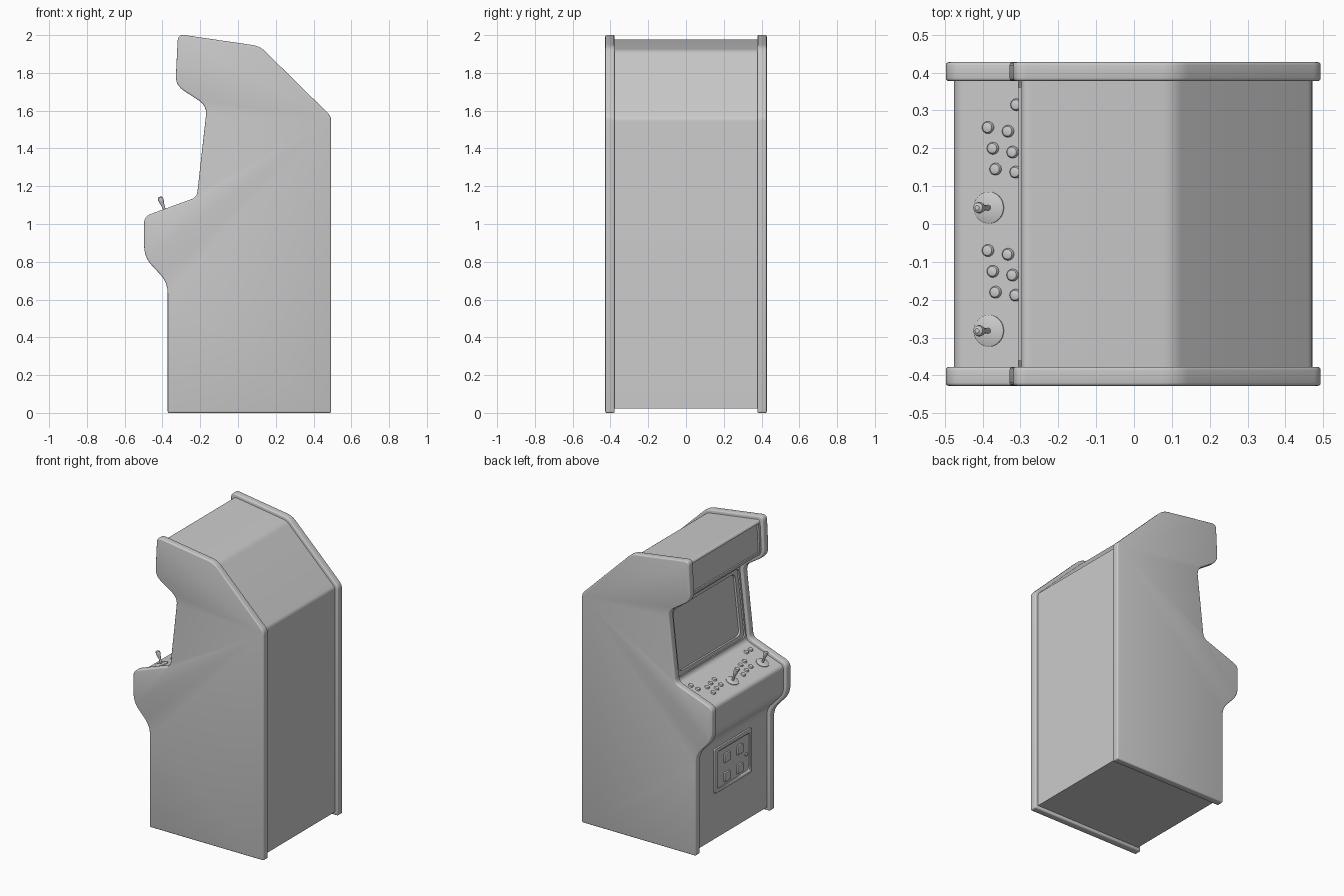
import bpy, bmesh, math
from mathutils import Vector, Matrix

if "Cube" in bpy.data.objects:
    bpy.data.objects.remove(bpy.data.objects["Cube"], do_unlink=True)

grey = bpy.data.materials.new("plain grey")
grey.use_nodes = True
grey.diffuse_color = (0.6, 0.6, 0.6, 1)
grey.node_tree.nodes["Principled BSDF"].inputs["Base Color"].default_value = (0.6, 0.6, 0.6, 1)


def activate(ob):
    bpy.ops.object.select_all(action='DESELECT')
    ob.select_set(True)
    bpy.context.view_layer.objects.active = ob


def finish(bm, name, frame, bevel=0):
    bmesh.ops.recalc_face_normals(bm, faces=bm.faces)
    bm.transform(frame)
    me = bpy.data.meshes.new(name)
    bm.to_mesh(me)
    bm.free()
    me.materials.append(grey)
    ob = bpy.data.objects.new(name, me)
    bpy.context.collection.objects.link(ob)
    activate(ob)
    if bevel:
        mod = ob.modifiers.new("Bevel", 'BEVEL')
        mod.width, mod.segments = bevel, 3
        mod.limit_method, mod.angle_limit = 'ANGLE', math.radians(50)
        bpy.ops.object.modifier_apply(modifier="Bevel")
    bpy.ops.object.shade_smooth_by_angle(angle=math.radians(35))
    return ob


def rounded(points, lengths, steps=6):
    """Round each corner of a closed outline by its tangent length."""
    out = []
    for i, (p, cut) in enumerate(zip(points, lengths)):
        if not cut:
            out.append(p)
            continue
        a = p + (points[i - 1] - p).normalized() * cut
        b = p + (points[(i + 1) % len(points)] - p).normalized() * cut
        for s in range(steps + 1):
            t = s / steps
            out.append(a * (1 - t) ** 2 + p * 2 * t * (1 - t) + b * t * t)
    return out


def inset(points, d):
    """Move every edge of a counter-clockwise outline inward by d."""
    out = []
    for i, p in enumerate(points):
        e = (p - points[i - 1]).normalized()
        f = (points[(i + 1) % len(points)] - p).normalized()
        n, m = Vector((-e.y, e.x)), Vector((-f.y, f.x))
        out.append(p + (n + m) * d / (1 + n.dot(m)))
    return out


def prism(name, outline, w0, w1, frame, bevel=0):
    bm = bmesh.new()
    face = bm.faces.new([bm.verts.new((p.x, p.y, w0)) for p in outline])
    new = bmesh.ops.extrude_face_region(bm, geom=[face])["geom"]
    bmesh.ops.translate(bm, vec=(0, 0, w1 - w0),
                        verts=[g for g in new if isinstance(g, bmesh.types.BMVert)])
    return finish(bm, name, frame, bevel)


def rect(u0, u1, v0, v1, r=0):
    pts = [Vector(c) for c in ((u0, v0), (u1, v0), (u1, v1), (u0, v1))]
    return rounded(pts, [r] * 4)


def lathe(name, profile, frame, sides=24):
    bm = bmesh.new()
    rings = []
    for r, w in profile:
        rings.append([bm.verts.new((r * math.cos(k * math.tau / sides),
                                    r * math.sin(k * math.tau / sides), w))
                      for k in range(sides)])
    for lo, hi in zip(rings, rings[1:]):
        for k in range(sides):
            j = (k + 1) % sides
            bm.faces.new((lo[k], lo[j], hi[j], hi[k]))
    bm.faces.new(rings[0])
    bm.faces.new(rings[-1])
    return finish(bm, name, frame)


def carve(ob, outline, depth, frame, top=0.05):
    cutter = prism("cutter", outline, -depth, top, frame)
    activate(ob)
    mod = ob.modifiers.new("Cut", 'BOOLEAN')
    mod.operation, mod.solver, mod.object = 'DIFFERENCE', 'EXACT', cutter
    bpy.ops.object.modifier_apply(modifier="Cut")
    bpy.data.objects.remove(cutter, do_unlink=True)


# Cabinet silhouette: (x, z, corner rounding)
corners = [(-.372, 0, 0), (.493, 0, 0), (.493, 1.57, .025), (.115, 1.942, .04),
           (-.318, 2.005, .035), (-.331, 1.735, .05), (-.164, 1.625, .05),
           (-.218, 1.142, .03), (-.497, 1.04, .035), (-.497, .825, .06), (-.372, .69, .06)]
outline = [Vector(c[:2]) for c in corners]
cuts = [c[2] for c in corners]
upright = Matrix(((1, 0, 0, 0), (0, 0, -1, 0), (0, 1, 0, 0), (0, 0, 0, 1)))

# Side panels
for name, y in (("left_side_panel", -.4275), ("right_side_panel", .3775)):
    prism(name, rounded(outline, cuts), y, y + .05, upright, bevel=.008)

# Body between the panels
core = inset(outline, .022)
body = prism("cabinet_body", rounded(core, [c * .7 for c in cuts]), -.38, .38, upright)


def face_frame(i):
    """Frame on a front face: u runs up it, v along y, w outward."""
    top, low = core[i], core[(i + 1) % len(core)]
    t = (top - low).normalized()
    frame = Matrix(((t.x, 0, -t.y, low.x), (0, 1, 0, 0), (t.y, 0, t.x, low.y), (0, 0, 0, 1)))
    return frame, (top - low).length


marquee, marquee_len = face_frame(4)
screen, screen_len = face_frame(6)
panel, panel_len = face_frame(7)
door, door_len = face_frame(10)

# Recessed marquee and screen
carve(body, rect(.02, marquee_len - .02, -.36, .36), .012, marquee)
carve(body, rect(.025, screen_len - .025, -.365, .365, .03), .01, screen)
carve(body, rect(.05, screen_len - .05, -.335, .335, .04), .025, screen)
activate(body)
bpy.ops.object.shade_smooth_by_angle(angle=math.radians(35))


def on_panel(x, y):
    u = (x - panel.translation.x) / panel[0][0]
    return panel @ Matrix.Translation((u, y, 0))


# Controls for two players
button = [(.016, -.004), (.016, .004), (.013, .009), (.007, .011)]
stick = [(.007, 0), (.007, .035), (.012, .06), (.015, .075), (.013, .086), (.006, .091)]
spots = [(-.385, .255), (-.372, .2), (-.365, .145), (-.332, .245), (-.32, .19), (-.312, .137)]
for player, shift in (("left", 0), ("right", -.325)):
    place = on_panel(-.383, .043 + shift)
    lathe(player + "_joystick_base", [(.042, -.004), (.042, .004), (.039, .006)], place, 32)
    lathe(player + "_joystick", stick, place)
    for k, (x, y) in enumerate(spots):
        lathe(f"{player}_button_{k + 1}", button, on_panel(x, y + shift))
for k, (x, y) in enumerate([(-.31, .315), (-.265, .325), (-.265, -.275), (-.265, -.32)]):
    lathe(f"start_button_{k + 1}", button, on_panel(x, y))

# Coin door on the lower front
base = door.translation.z
frame_ob = prism("coin_door_frame", rect(.335 - base, .64 - base, -.2, .2, .015),
                 -.005, .012, door, bevel=.003)
carve(frame_ob, rect(.36 - base, .615 - base, -.175, .175, .025), -.004, door)
for row, z in (("lower", .41), ("upper", .54)):
    for side, y in (("left", .07), ("right", -.07)):
        u = z - base
        prism(f"{row}_{side}_coin_slot", rect(u - .03, u + .03, y - .03, y + .03),
              0, .016, door, bevel=.003)
lathe("coin_door_lock", [(.011, 0), (.011, .012), (.008, .014)],
      door @ Matrix.Translation((.475 - base, -.145, 0)))
